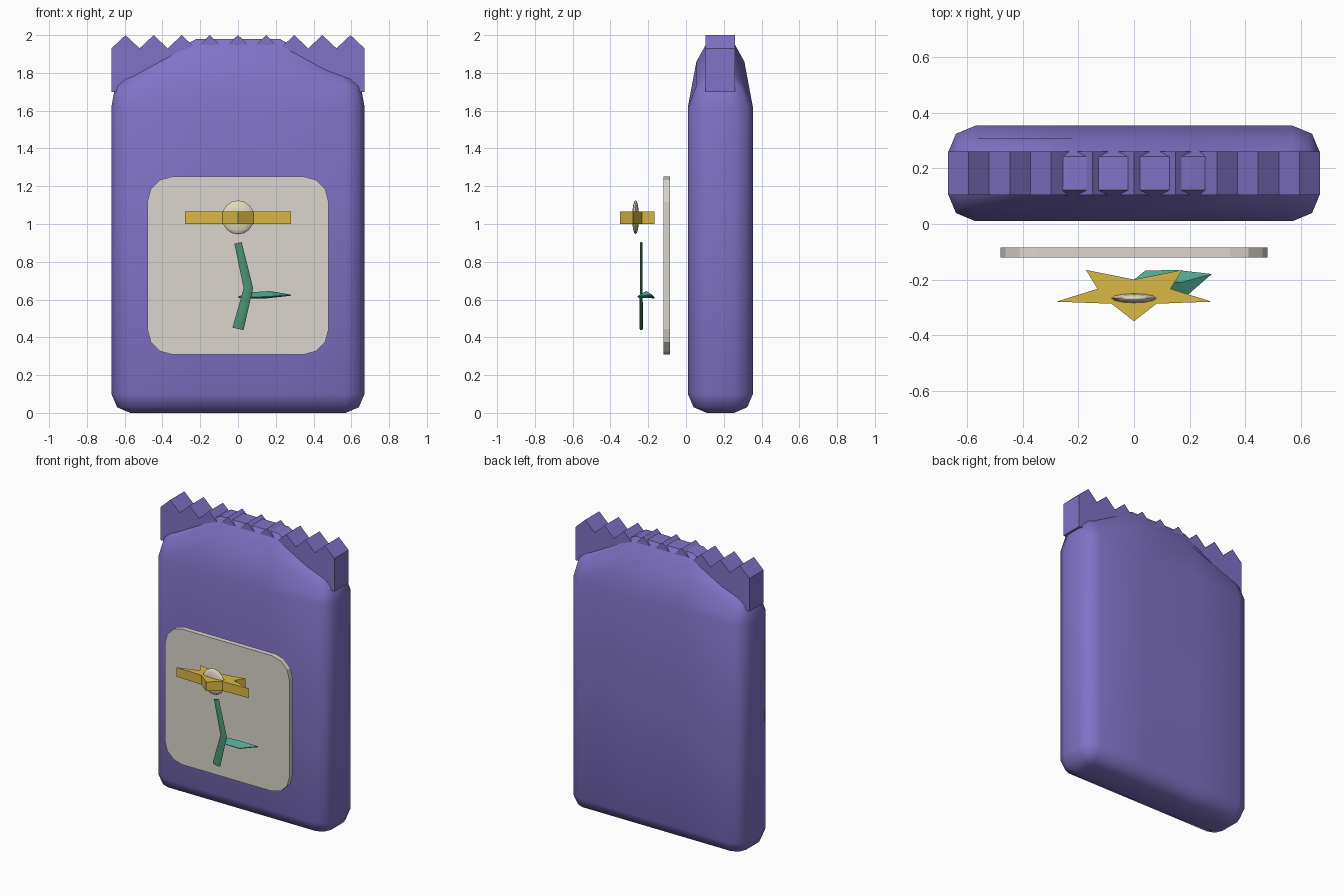
import bpy, bmesh, math
from mathutils import Vector

if "Cube" in bpy.data.objects:
    bpy.data.objects.remove(bpy.data.objects["Cube"])


def material(name, col):
    m = bpy.data.materials.new(name)
    m.diffuse_color = (*col, 1)
    m.use_nodes = True
    m.node_tree.nodes["Principled BSDF"].inputs["Base Color"].default_value = m.diffuse_color
    return m


PURPLE = material("purple", (0.22, 0.17, 0.57))
CREAM = material("cream", (0.71, 0.67, 0.61))
YELLOW = material("yellow", (0.70, 0.48, 0.06))
PALE = material("pale_yellow", (0.75, 0.70, 0.50))
GREEN = material("green", (0.07, 0.29, 0.18))
TEAL = material("teal", (0.08, 0.38, 0.28))


def finish(bm, name, mat, smooth=None):
    bmesh.ops.recalc_face_normals(bm, faces=bm.faces)
    me = bpy.data.meshes.new(name)
    bm.to_mesh(me)
    bm.free()
    ob = bpy.data.objects.new(name, me)
    bpy.context.collection.objects.link(ob)
    me.materials.append(mat)
    if smooth:
        bpy.ops.object.select_all(action='DESELECT')
        ob.select_set(True)
        bpy.context.view_layer.objects.active = ob
        bpy.ops.object.shade_smooth_by_angle(angle=math.radians(smooth))
    return ob


def prism(name, pts, offset, mat):
    bm = bmesh.new()
    f = bm.faces.new([bm.verts.new(p) for p in pts])
    ext = bmesh.ops.extrude_face_region(bm, geom=[f])
    bmesh.ops.translate(bm, vec=offset,
                        verts=[v for v in ext["geom"] if isinstance(v, bmesh.types.BMVert)])
    if f.is_valid and len(bm.faces) < len(pts) + 2:
        bm.faces.new([v for v in f.verts])
    return finish(bm, name, mat)


def round_rect(hx, hy, r, seg):
    pts = []
    for k, (sx, sy) in enumerate([(1, 1), (-1, 1), (-1, -1), (1, -1)]):
        for i in range(seg + 1):
            a = math.pi / 2 * (k + i / seg)
            pts.append((sx * (hx - r) + r * math.cos(a), sy * (hy - r) + r * math.sin(a)))
    return pts


def bridge(bm, a, b):
    for i in range(len(a)):
        j = (i + 1) % len(a)
        bm.faces.new((a[i], a[j], b[j], b[i]))


# packet body: rounded rings whose middle rises into a shouldered, pinched top
CY, MID = 0.182, 0.22
rings = [  # half x, half y, corner radius, z at the ends, z in the middle
    (0.57, 0.072, 0.02, 0.0, 0.0), (0.64, 0.142, 0.07, 0.03, 0.03),
    (0.67, 0.172, 0.10, 0.10, 0.10), (0.67, 0.172, 0.10, 1.62, 1.62),
    (0.65, 0.127, 0.08, 1.73, 1.86), (0.57, 0.060, 0.02, 1.80, 1.98)]
bm = bmesh.new()
loops = []
for hx, hy, r, z_end, z_mid in rings:
    c = round_rect(hx, hy, r, 2)
    outline = c[:3] + [(MID, hy), (-MID, hy)] + c[3:9] + [(-MID, -hy), (MID, -hy)] + c[9:]
    loops.append([bm.verts.new((x, y + CY, z_mid if abs(x) <= MID + 0.001 else z_end))
                  for x, y in outline])
for a, b in zip(loops, loops[1:]):
    bridge(bm, a, b)
bm.faces.new(loops[0])
t = loops[-1]
bm.faces.new(t[3:5] + t[11:13])
bm.faces.new(t[4:12])
bm.faces.new(t[12:] + t[:4])
finish(bm, "packet_body", PURPLE, 50)

# zigzag crimped strip along the top
N, W = 9, 0.67
zig = [(-W + W * i / N, 0.104, 2.0 if i % 2 else 1.93) for i in range(2 * N + 1)]
prism("crimp_strip", [(-W, 0.104, 1.70)] + zig + [(W, 0.104, 1.70)], (0, 0.156, 0), PURPLE)

# label plate
prism("label", [(x, -0.12, z + 0.78) for x, z in round_rect(0.48, 0.472, 0.135, 3)],
      (0, 0.035, 0), CREAM)

# flower petals: flattened five-point star
star = []
for i in range(10):
    a, k = math.radians(-90 + 36 * i), 0.47 if i % 2 else 1
    star.append((0.294 * k * math.cos(a), -0.248 + 0.102 * k * math.sin(a), 1.0))
prism("petals", star, (0, 0, 0.065), YELLOW)

# flower centre: flat disc-like ball
bm = bmesh.new()
bmesh.ops.create_uvsphere(bm, u_segments=12, v_segments=8, radius=1)
bmesh.ops.scale(bm, vec=(0.086, 0.018, 0.09), verts=bm.verts)
bmesh.ops.translate(bm, vec=(0, -0.267, 1.035), verts=bm.verts)
finish(bm, "flower_centre", PALE, 50)

# bent tapering stem, flattened front to back
path = [(0.0, 0.445, 0.030), (0.055, 0.66, 0.025), (0.0, 0.90, 0.020)]
sides = [Vector((0.97, -0.22)), Vector((1, 0)), Vector((0.97, 0.22))]
bm = bmesh.new()
loops = []
for (x, z, r), d in zip(path, sides):
    ring = []
    for i in range(8):
        a = math.tau * i / 8
        ring.append(bm.verts.new((x + d.x * r * math.cos(a), -0.237 + 0.3 * r * math.sin(a),
                                  z + d.y * r * math.cos(a))))
    loops.append(ring)
bridge(bm, loops[0], loops[1])
bridge(bm, loops[1], loops[2])
bm.faces.new(loops[0])
bm.faces.new(loops[2])
finish(bm, "stem", GREEN, 50)

# folded leaf with a raised midrib
bm = bmesh.new()
mid = [bm.verts.new(p) for p in [(0, -0.2, 0.615), (0.06, -0.205, 0.638),
                                 (0.17, -0.21, 0.645), (0.28, -0.18, 0.626)]]
back = [bm.verts.new(p) for p in [(0.04, -0.168, 0.61), (0.15, -0.165, 0.611)]]
front = [bm.verts.new(p) for p in [(0.08, -0.248, 0.613), (0.19, -0.258, 0.618)]]
for e in (back, front):
    bm.faces.new((mid[0], mid[1], e[0]))
    bm.faces.new((mid[1], mid[2], e[1], e[0]))
    bm.faces.new((mid[2], mid[3], e[1]))
leaf = finish(bm, "leaf", TEAL)
if leaf.data.polygons[0].normal.z < 0:
    leaf.data.flip_normals()
sol = leaf.modifiers.new("thickness", 'SOLIDIFY')
sol.thickness = 0.006
